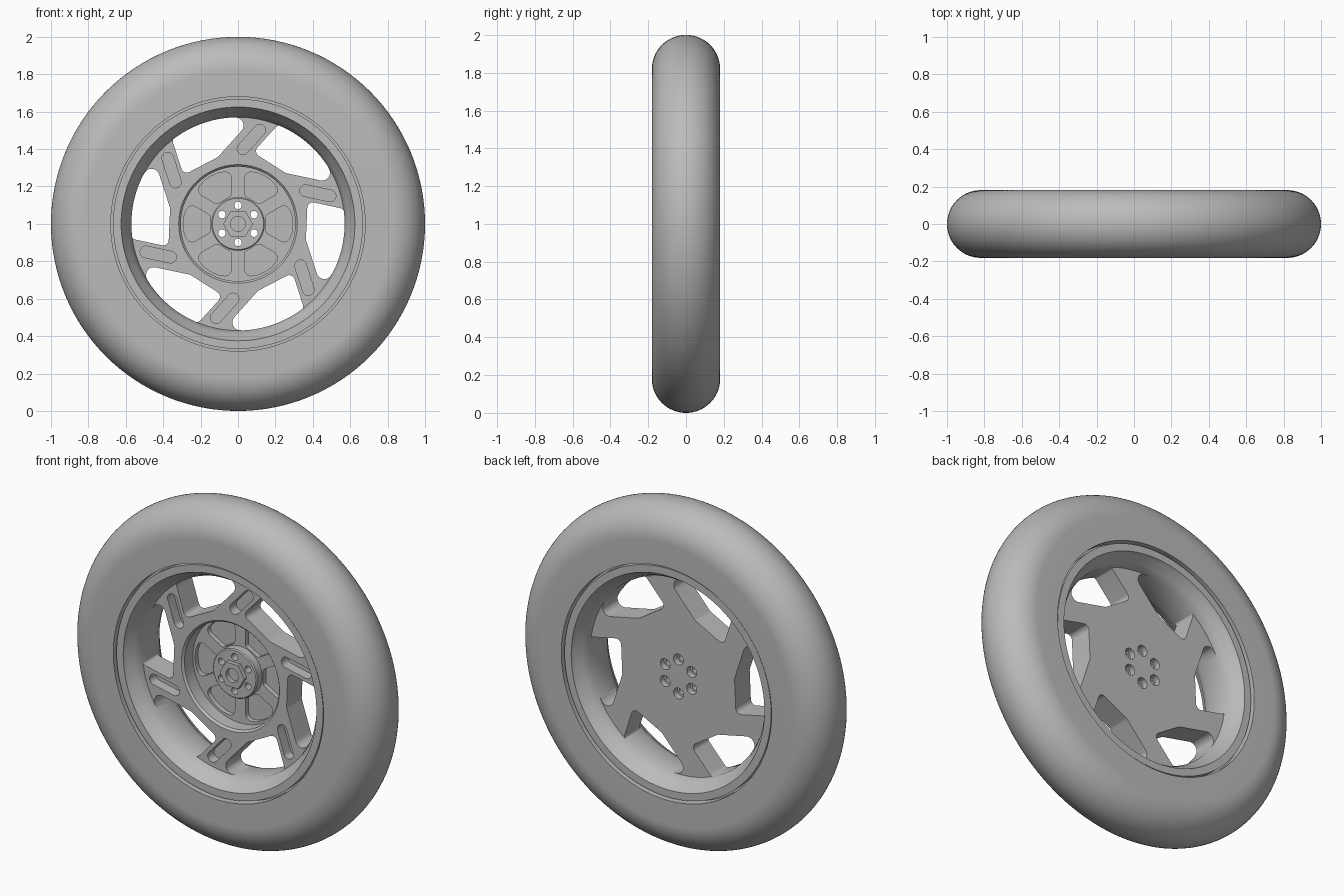
import bpy, bmesh, math
from mathutils import Vector, Matrix

cube = bpy.data.objects.get("Cube")
if cube:
    bpy.data.objects.remove(cube, do_unlink=True)

grey = bpy.data.materials.new("plain grey")
grey.use_nodes = True
colour = (0.5, 0.5, 0.5, 1)
grey.diffuse_color = colour
grey.node_tree.nodes["Principled BSDF"].inputs["Base Color"].default_value = colour

COUNT = 6
STEP = math.tau / COUNT


def polar(r, degrees):
    a = math.radians(degrees)
    return Vector((r * math.cos(a), r * math.sin(a)))


def make_object(name, bm):
    bmesh.ops.remove_doubles(bm, verts=bm.verts, dist=1e-5)
    bmesh.ops.recalc_face_normals(bm, faces=bm.faces)
    bmesh.ops.translate(bm, verts=bm.verts, vec=(0, 0, 1))
    mesh = bpy.data.meshes.new(name)
    bm.to_mesh(mesh)
    bm.free()
    mesh.materials.append(grey)
    obj = bpy.data.objects.new(name, mesh)
    bpy.context.collection.objects.link(obj)
    return obj


def lathe(name, profile, steps=128):
    """Spin a closed (radius, y) profile about the axle."""
    bm = bmesh.new()
    verts = [bm.verts.new((r, y, 0)) for r, y in profile]
    edges = [bm.edges.new((verts[i - 1], verts[i])) for i in range(len(verts))
             if profile[i - 1][0] + profile[i][0] > 0]
    bmesh.ops.spin(bm, geom=verts + edges, cent=(0, 0, 0), axis=(0, 1, 0),
                   angle=math.tau, steps=steps, use_duplicate=False)
    return make_object(name, bm)


def fillet(corners, steps=8):
    """Round (point, radius) corners into an outline."""
    out = []
    for i, (p, r) in enumerate(corners):
        if r == 0:
            out.append(p)
            continue
        a = (corners[i - 1][0] - p).normalized()
        b = (corners[(i + 1) % len(corners)][0] - p).normalized()
        half = a.angle(b) / 2
        centre = p + (a + b).normalized() * (r / math.sin(half))
        start = p + a * (r / math.tan(half)) - centre
        sweep = p + b * (r / math.tan(half)) - centre
        turn = -start.angle_signed(sweep)
        for k in range(steps + 1):
            out.append(centre + Matrix.Rotation(turn * k / steps, 2) @ start)
    return out


def prisms(name, outline, y0, y1, copies=1):
    """Extrude a front-facing outline along y, repeated round the axle."""
    bm = bmesh.new()
    for k in range(copies):
        turn = Matrix.Rotation(k * STEP, 2)
        pts = [turn @ p for p in outline]
        front = [bm.verts.new((p.x, y0, p.y)) for p in pts]
        back = [bm.verts.new((p.x, y1, p.y)) for p in pts]
        bm.faces.new(front)
        bm.faces.new(back[::-1])
        for i in range(len(pts)):
            bm.faces.new((front[i - 1], back[i - 1], back[i], front[i]))
    return make_object(name, bm)


def circle(r, centre=Vector((0, 0)), n=24):
    return [centre + polar(r, 360 * i / n) for i in range(n)]


def cut(targets, cutter):
    cutter.hide_render = True
    for target in targets:
        mod = target.modifiers.new("cut", 'BOOLEAN')
        mod.object = cutter
        mod.operation = 'DIFFERENCE'
        mod.solver = 'EXACT'
        bpy.context.view_layer.objects.active = target
        bpy.ops.object.modifier_apply(modifier=mod.name)
    bpy.data.objects.remove(cutter, do_unlink=True)


# Tyre with flat side walls and a round tread
tread = [(0.819 + 0.181 * math.cos(t), 0.181 * math.sin(t))
         for t in (math.pi * (k / 32 - 0.5) for k in range(33))]
tyre = lathe("tyre", [(0.66, 0.13), (0.66, -0.13), (0.68, -0.13), (0.68, -0.181)]
             + tread + [(0.68, 0.181), (0.68, 0.13)])

# Rim barrel, narrowing to the middle
half_rim = [(0.668, 0.168), (0.625, 0.168), (0.618, 0.15), (0.59, 0.115), (0.57, 0.07)]
rim = lathe("rim", half_rim + [(r, -y) for r, y in reversed(half_rim)])

# Spoked centre with a round recess in its front
centre = lathe("spoked_centre", [(0, 0.07), (0.58, 0.07), (0.58, -0.07), (0.317, -0.07),
                                 (0.306, -0.058), (0.306, 0.02), (0, 0.02)])

# Swept windows between the spokes
arc = [(polar(0.573, a), 0) for a in range(0, -27, -3)]
window = fillet([(Vector((0.372, 0.122)), 0.03), (polar(0.573, 8), 0.025)] + arc
                + [(Vector((0.45, -0.352)), 0.042), (Vector((0.363, -0.085)), 0.04)])
cut([centre], prisms("window_cutter", window, -0.2, 0.2, COUNT))

# Long slots sunk into the spokes
along = polar(1, -12)
across = Vector((-along.y, along.x)) * 0.031
middle = polar(0.457, 21)
slot = fillet([(middle + along * sx * 0.098 + across * sy, 0.0305)
               for sx, sy in ((-1, -1), (1, -1), (1, 1), (-1, 1))])
cut([centre], prisms("slot_cutter", slot, -0.2, -0.01, COUNT))

# Rounded pockets in the recess floor
pocket = fillet([(polar(0.155, -17), 0.02), (polar(0.287, -23), 0.035),
                 (polar(0.292, -8), 0), (polar(0.293, 0), 0), (polar(0.292, 8), 0),
                 (polar(0.287, 23), 0.035), (polar(0.155, 17), 0.02)])
cut([centre], prisms("pocket_cutter", pocket, -0.05, 0.048, COUNT))

# Hub boss and hexagonal axle nut
boss = lathe("hub_boss", [(0, 0.06), (0.143, 0.06), (0.143, -0.025), (0.137, -0.031),
                          (0, -0.031)], 64)
nut = prisms("axle_nut", circle(0.079, n=6), -0.055, 0.03)
cut([nut], prisms("axle_cutter", circle(0.04), -0.2, -0.03))
cut([boss], prisms("axle_cutter", circle(0.04), -0.2, -0.01))

# Bolt holes right through, wider at the back
bolt = polar(0.099, 30)
cut([centre, boss], prisms("bolt_cutter", circle(0.02, bolt), -0.2, 0.2, COUNT))
cut([centre, boss], prisms("counterbore_cutter", circle(0.032, bolt), 0.035, 0.2, COUNT))

# Smooth the curves and keep the edges crisp
for obj in (tyre, rim, centre, boss, nut):
    bpy.ops.object.select_all(action='DESELECT')
    obj.select_set(True)
    bpy.context.view_layer.objects.active = obj
    bpy.ops.object.shade_smooth_by_angle(angle=math.radians(30))
